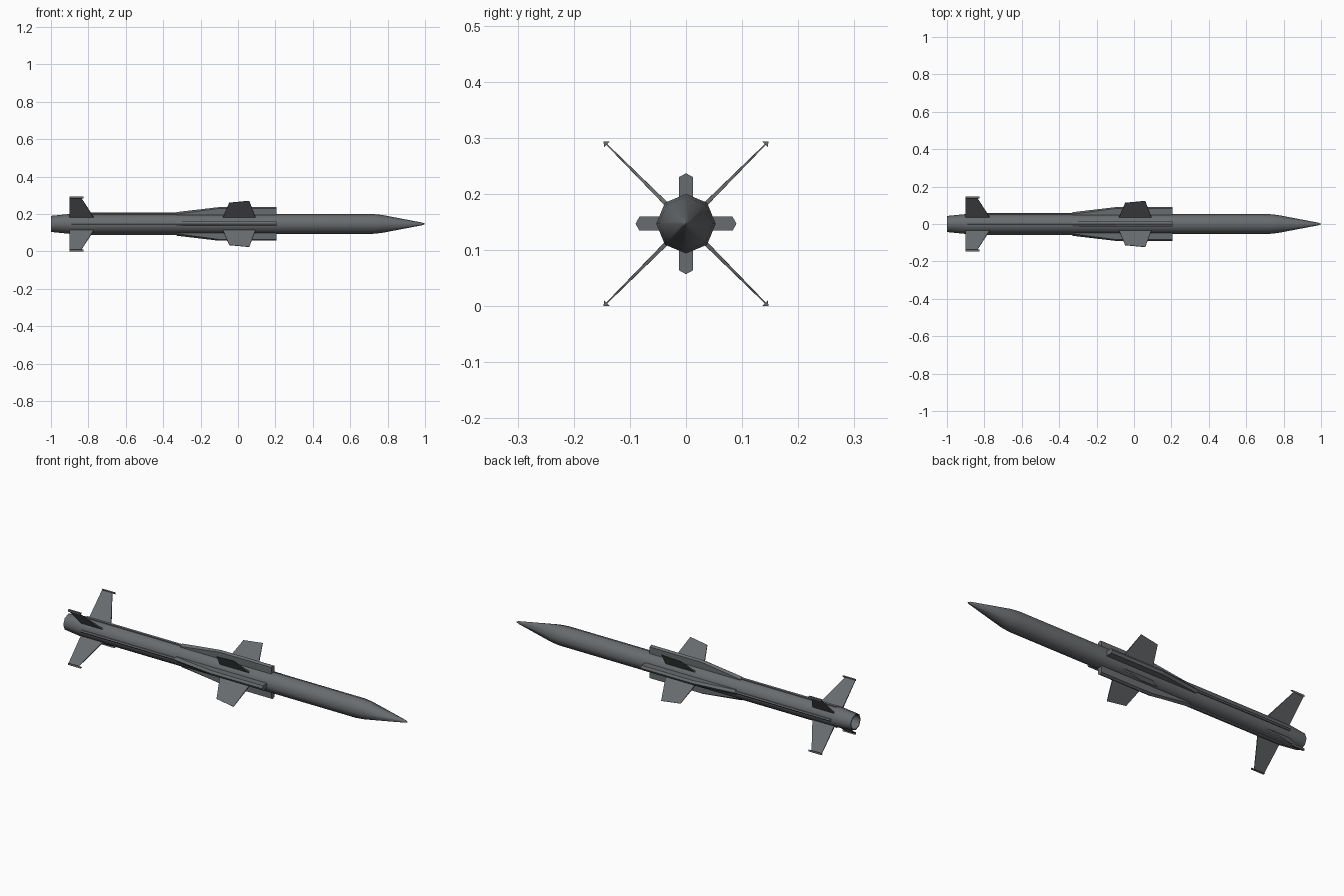
import bpy, bmesh, math
from mathutils import Matrix

if "Cube" in bpy.data.objects:
    bpy.data.objects.remove(bpy.data.objects["Cube"])

AXIS_Z = 0.147

grey = bpy.data.materials.new("dark_grey_paint")
grey.diffuse_color = (0.14, 0.15, 0.158, 1)
grey.use_nodes = True
grey.node_tree.nodes["Principled BSDF"].inputs["Base Color"].default_value = grey.diffuse_color


def loft(name, rings, angle=0.0, closed=True, smooth=False):
    """Skin a list of rings of (x, tangential, radial) points, rolled about the long axis."""
    bm = bmesh.new()
    vr = [[bm.verts.new(p) for p in r] for r in rings]
    n = len(rings[0])
    for a, b in zip(vr, vr[1:]):
        for i in range(n):
            j = (i + 1) % n
            bm.faces.new((a[i], a[j], b[j], b[i]))
    if closed:
        bm.faces.new(vr[0])
        bm.faces.new(vr[-1])
    bmesh.ops.recalc_face_normals(bm, faces=bm.faces)
    bm.transform(Matrix.Translation((0, 0, AXIS_Z)) @ Matrix.Rotation(math.radians(angle), 4, 'X'))
    me = bpy.data.meshes.new(name)
    bm.to_mesh(me)
    bm.free()
    ob = bpy.data.objects.new(name, me)
    bpy.context.collection.objects.link(ob)
    me.materials.append(grey)
    if smooth:
        bpy.ops.object.select_all(action='DESELECT')
        ob.select_set(True)
        bpy.context.view_layer.objects.active = ob
        bpy.ops.object.shade_smooth_by_angle(angle=math.radians(50))
    return ob


def circle(x, r, n=8):
    return [(x, r * math.sin(2 * math.pi * i / n), r * math.cos(2 * math.pi * i / n)) for i in range(n)]


def chord(back, front, t):
    """Thin fin section between two (x, radius) points."""
    (xb, rb), (xf, rf) = back, front
    return [(xb, -t, rb), (xf, -t, rf), (xf, t, rf), (xb, t, rb)]


def ridge(x, shoulder, peak, w):
    """Gabled section rising from inside the body."""
    return [(x, -w, 0.03), (x, w, 0.03), (x, w, shoulder), (x, 0, peak), (x, -w, shoulder)]


# Eight-sided body with recessed nozzle and pointed nose
profile = [(-0.93, 0.034), (-1.0, 0.038), (-1.0, 0.043), (-0.9, 0.053), (0.72, 0.053),
           (0.77, 0.048), (0.985, 0.007), (1.0, 0.001)]
loft("body", [circle(x, r) for x, r in profile], smooth=True)

for k in range(4):
    # Long strakes, with a slim conduit running aft
    loft(f"strake_{k}", [ridge(-0.33, 0.052, 0.063, 0.0125), ridge(-0.1, 0.083, 0.09, 0.0125),
                         ridge(0.205, 0.083, 0.09, 0.0125)], 90 * k)
    loft(f"conduit_{k}", [ridge(-0.89, 0.056, 0.060, 0.006), ridge(-0.32, 0.056, 0.060, 0.006)], 90 * k)

    # Diagonal fins
    a = 45 + 90 * k
    loft(f"mid_fin_{k}", [chord((-0.085, 0.035), (0.097, 0.035), 0.004),
                          chord((-0.047, 0.160), (0.06, 0.174), 0.0012)], a)
    loft(f"tail_fin_{k}", [chord((-0.9, 0.035), (-0.765, 0.035), 0.004),
                           chord((-0.9, 0.201), (-0.84, 0.201), 0.0012)], a)
    # Wedge-shaped tip rails
    loft(f"tail_fin_tip_{k}", [[(x, -0.007, 0.2), (x, 0.007, 0.2), (x, 0, 0.2075)]
                               for x in (-0.9, -0.825)], a)
